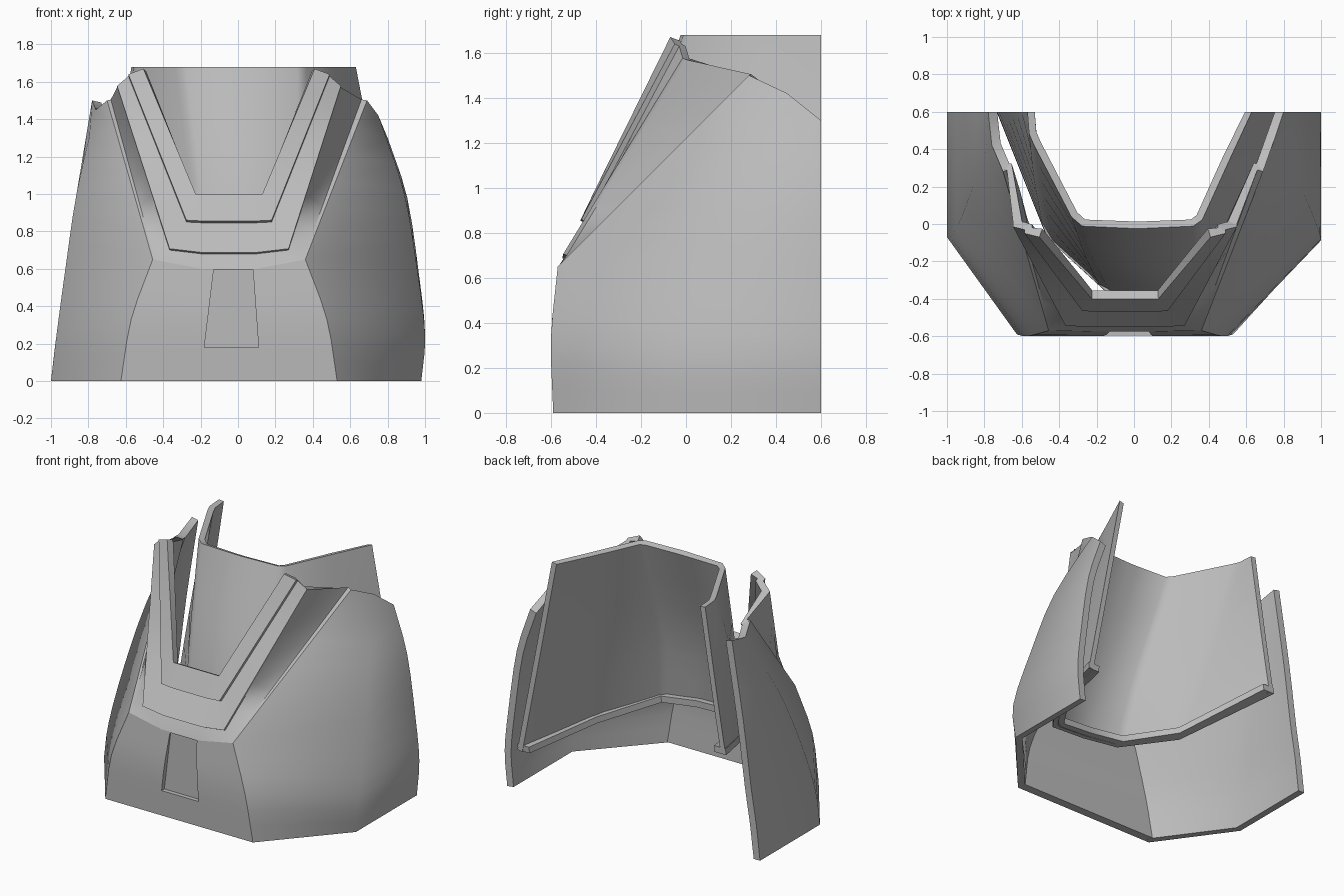
import bpy, bmesh
from mathutils import Vector

cube = bpy.data.objects.get("Cube")
if cube:
    bpy.data.objects.remove(cube, do_unlink=True)

grey = bpy.data.materials.new("mid grey")
grey.use_nodes = True
grey.diffuse_color = (0.5, 0.5, 0.5, 1)
grey.node_tree.nodes["Principled BSDF"].inputs["Base Color"].default_value = (0.5, 0.5, 0.5, 1)

BACK = 0.6      # cut plane at the rear
AXIS = -0.048   # symmetry line of the collar
STEPS = 3       # subdivisions between profile points


def flip(p):
    """Mirror a point across the collar's symmetry line."""
    return (2 * AXIS - p[0], p[1], p[2])


def mix(a, b, t):
    return tuple(Vector(a).lerp(Vector(b), t))


def line(a, b, n):
    """Evenly spaced points from a to b, leaving out b."""
    return [mix(a, b, i / n) for i in range(n)]


def smooth(points):
    """Rounded curve through the points."""
    pts = [Vector(p) for p in points]
    pts = [2 * pts[0] - pts[1]] + pts + [2 * pts[-1] - pts[-2]]
    out = []
    for a, b, c, d in zip(pts, pts[1:], pts[2:], pts[3:]):
        for i in range(STEPS):
            t = i / STEPS
            out.append(tuple(b + (c - a) * (t / 2) + (2 * a - 5 * b + 4 * c - d) * (t * t / 2)
                             + (3 * b - a - 3 * c + d) * (t ** 3 / 2)))
    return out + [tuple(points[-1])]


def new_object(name, bm):
    mesh = bpy.data.meshes.new(name)
    bm.to_mesh(mesh)
    bm.free()
    ob = bpy.data.objects.new(name, mesh)
    bpy.context.collection.objects.link(ob)
    return ob


def loft(name, rails, facing, thick, cutter=None, angle=0.7):
    """Skin a grid of rails, thicken it away from the facing direction, trim to the cut planes."""
    bm = bmesh.new()
    grid = [[bm.verts.new(p) for p in rail] for rail in rails]
    for a, b in zip(grid, grid[1:]):
        for i in range(len(a) - 1):
            bm.faces.new((a[i], a[i + 1], b[i + 1], b[i]))
    bmesh.ops.recalc_face_normals(bm, faces=bm.faces)
    total = sum((f.normal * f.calc_area() for f in bm.faces), Vector())
    if total.dot(Vector(facing)) < 0:
        bmesh.ops.reverse_faces(bm, faces=bm.faces)
    ob = new_object(name, bm)
    ob.data.materials.append(grey)
    bpy.ops.object.select_all(action='DESELECT')
    bpy.context.view_layer.objects.active = ob
    ob.select_set(True)
    solid = ob.modifiers.new("thickness", 'SOLIDIFY')
    solid.thickness, solid.offset = thick, -1
    bpy.ops.object.modifier_apply(modifier=solid.name)
    for v in ob.data.vertices:
        v.co.y = min(v.co.y, BACK)
        v.co.z = max(v.co.z, 0)
    if cutter:
        cut = ob.modifiers.new("recess", 'BOOLEAN')
        cut.operation, cut.object, cut.solver = 'DIFFERENCE', cutter, 'EXACT'
        bpy.ops.object.modifier_apply(modifier=cut.name)
    bpy.ops.object.shade_smooth_by_angle(angle=angle)


# Ridge lines: front corner at the base, up to the collar, then out to the shoulder
ridge_low = [(0.53, -0.59, 0), (0.475, -0.6, 0.33), (0.36, -0.57, 0.65)]
low_left = [flip(p) for p in ridge_low]
ridge_top = (0.69, 0.28, 1.5)
ridge_left_top = (-0.7, 0.28, 1.5)


def ridge(low, top):
    return smooth(low)[:-1] + line(low[-1], top, 2 * STEPS) + [top]


# Side panels: ridge, crease, back edge
loft("left_side_panel", [
    ridge(ridge_low, ridge_top),
    smooth([(0.98, -0.08, 0), (1, -0.08, 0.25), (0.955, 0.05, 0.62), (0.885, 0.21, 1.02), (0.75, 0.45, 1.42)]),
    smooth([(0.98, BACK, 0), (1, BACK, 0.25), (0.97, BACK, 0.55), (0.905, BACK, 0.98), (0.8, BACK, 1.3)]),
], (1, 0, 0), 0.05, angle=0.8)
loft("right_side_panel", [
    ridge(low_left, ridge_left_top),
    smooth([(-1, -0.07, 0), (-0.97, -0.06, 0.25), (-0.92, 0.04, 0.62), (-0.86, 0.2, 1.02), (-0.76, 0.42, 1.45)]),
    smooth([(-1, BACK, 0), (-0.97, BACK, 0.25), (-0.93, BACK, 0.5), (-0.87, BACK, 0.95), (-0.78, BACK, 1.5)]),
], (-1, 0, 0), 0.05, angle=0.8)

# Wedge-shaped cutter for the recess in the front panel, deepest at its foot
bm = bmesh.new()
outline = [(-0.18, 0.18), (0.11, 0.18), (0.08, 0.595), (-0.13, 0.595)]
front = [bm.verts.new((x, -0.8, z)) for x, z in outline]
rear = [bm.verts.new((x, -0.567, z)) for x, z in outline]
bm.faces.new(front)
bm.faces.new(rear[::-1])
for i in range(4):
    j = (i + 1) % 4
    bm.faces.new((front[j], front[i], rear[i], rear[j]))
bmesh.ops.recalc_face_normals(bm, faces=bm.faces)
cutter = new_object("recess_cutter", bm)
cutter.hide_render = True

# Front panel
centre = [(0.12, -0.59, 0), (0.12, -0.6, 0.33), (0.1, -0.575, 0.6)]
panel = [ridge_low, centre, [flip(p) for p in centre], low_left]
loft("front_panel", [smooth(r) for r in panel], (0, -1, 0), 0.06, cutter)
bpy.data.objects.remove(cutter, do_unlink=True)


# Collar: each rail runs shoulder, corner, centre, and back up the other side
def rail(top, corner, inner, lift=0.0, other_top=None):
    n = 2 * STEPS
    near = line(top, corner, n) + [corner, inner]
    far = line(other_top or flip(top), flip(corner), n) + [flip(corner), flip(inner)]
    return [(x, y - lift, z + lift * 0.5) for x, y, z in near + far[::-1]]


step_1 = ((0.55, 0.0, 1.57), (0.27, -0.53, 0.7), (0.1, -0.535, 0.68))
step_2 = ((0.49, -0.03, 1.63), (0.18, -0.445, 0.85), (0.08, -0.45, 0.845))
step_3 = ((0.41, -0.07, 1.67), (0.13, -0.4, 1.0), (0.06, -0.4, 1.0))
loft("stepped_collar", [
    rail(ridge_top, ridge_low[-1], centre[-1], other_top=ridge_left_top),
    rail((0.66, 0.29, 1.505), (0.35, -0.563, 0.657), (0.1, -0.572, 0.61), other_top=(-0.68, 0.29, 1.505)),
    rail(*step_1),
    rail(*step_1, lift=0.015),
    rail(*step_2),
    rail(*step_2, lift=0.02),
    rail(*step_3),
], (0, -1, 0), 0.05)

# Inner shell: columns from rim to lower edge, running right to left
columns = [
    [(-0.57, BACK, 1.68), (-0.66, BACK, 1.1), (-0.73, BACK, 0.68)],
    [(-0.56, 0.47, 1.68), (-0.52, 0.2, 1.1), (-0.46, -0.08, 0.52)],
    [(-0.31, -0.01, 1.68), (-0.22, -0.24, 1.0), (-0.15, -0.36, 0.47)],
    [(0.02, -0.025, 1.68), (0.05, -0.27, 1.0), (0.13, -0.385, 0.45)],
    [(0.35, -0.01, 1.68), (0.36, -0.25, 1.0), (0.42, -0.36, 0.42)],
    [(0.5, 0.32, 1.68), (0.6, 0.12, 1.0), (0.71, 0.02, 0.34)],
    [(0.63, BACK, 1.68), (0.77, BACK, 0.95), (0.9, BACK, 0.28)],
]


def round_corners(cols, t=0.1):
    """Split each inner column in two, so the corners read as rounded."""
    out = [cols[0]]
    for a, b, c in zip(cols, cols[1:], cols[2:]):
        out.append([mix(p, q, t) for p, q in zip(b, a)])
        out.append([mix(p, q, t) for p, q in zip(b, c)])
    return out + [cols[-1]]


loft("inner_shell", [smooth(c) for c in round_corners(columns)], (0, -1, 0), 0.04, angle=0.8)

# Ledge around the lower edge of the inner shell
heart = Vector((0.09, BACK, 0))
rise = Vector((0, 0, 0.04))
edge, lip = [], []
for column in columns:
    p = Vector(column[-1])
    inward = heart - p
    inward.z = 0
    edge.append(tuple(p + rise))
    lip.append(tuple(p + rise + inward.normalized() * 0.09))
loft("inner_ledge", [edge, lip], (0, 0, 1), 0.045)
